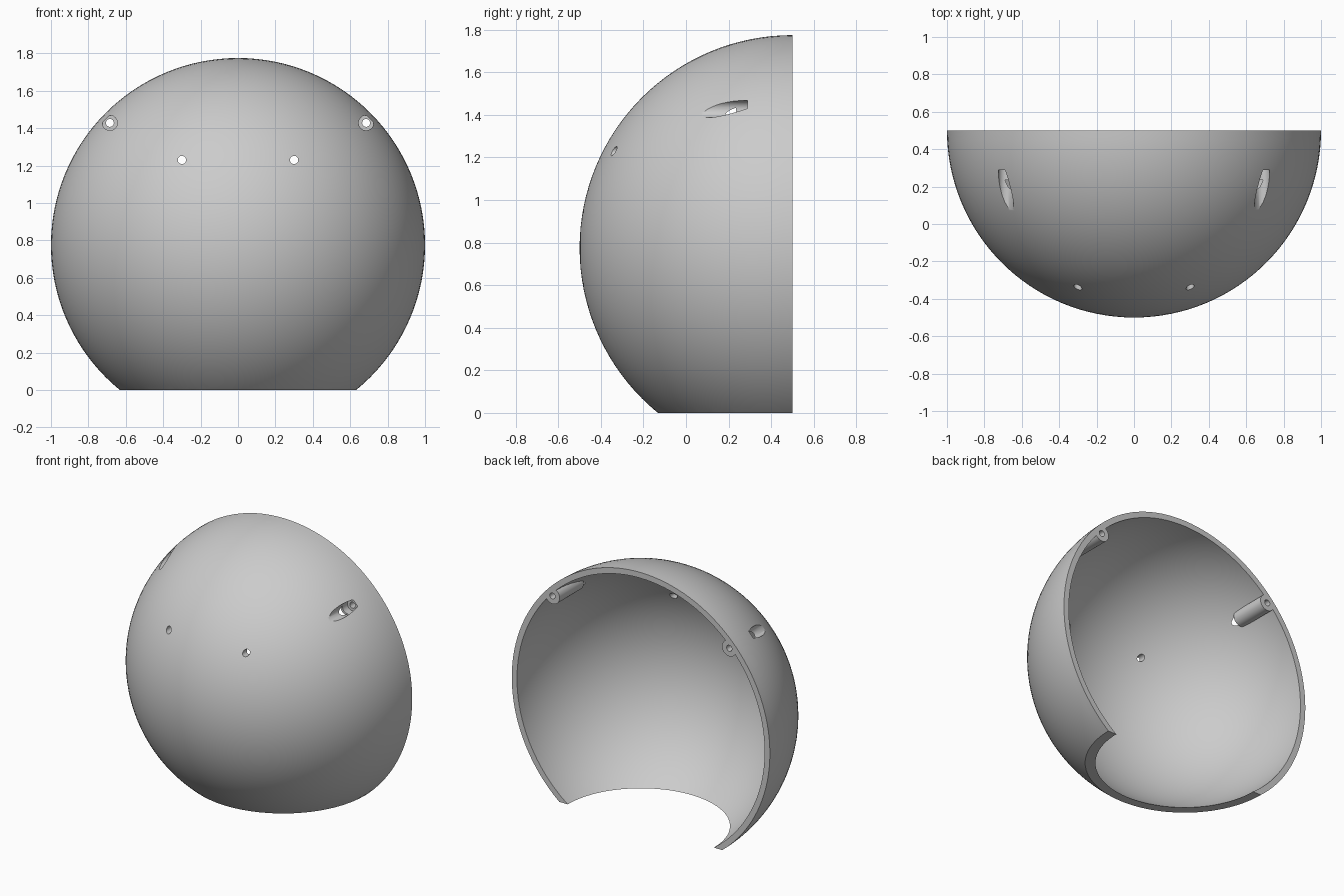
import bpy, bmesh
from math import radians
from mathutils import Matrix, Vector

if "Cube" in bpy.data.objects:
    bpy.data.objects.remove(bpy.data.objects["Cube"])

CENTER = Vector((0, 0.5, 0.775))
INNER = 0.96
BOSS_X, BOSS_Z = 0.685, 1.428
EYE_X, EYE_Z = 0.3, 1.23

grey = bpy.data.materials.new("plain grey")
grey.use_nodes = True
colour = (0.6, 0.6, 0.6, 1)
grey.diffuse_color = colour
grey.node_tree.nodes["Principled BSDF"].inputs["Base Color"].default_value = colour

TURN = Matrix.Rotation(radians(90), 4, 'X')


def add_object(name, bm):
    bmesh.ops.recalc_face_normals(bm, faces=bm.faces[:])
    mesh = bpy.data.meshes.new(name)
    bm.to_mesh(mesh)
    bm.free()
    mesh.materials.append(grey)
    obj = bpy.data.objects.new(name, mesh)
    bpy.context.collection.objects.link(obj)
    return obj


def sphere(name, radius, rings, cuts=()):
    """Ball with its poles along y, trimmed flat by (point, normal) planes."""
    bm = bmesh.new()
    bmesh.ops.create_uvsphere(bm, u_segments=128, v_segments=rings, radius=radius,
                              matrix=Matrix.Translation(CENTER) @ TURN)
    for point, normal in cuts:
        geom = bm.verts[:] + bm.edges[:] + bm.faces[:]
        cut = bmesh.ops.bisect_plane(bm, geom=geom, dist=1e-5, plane_co=point,
                                     plane_no=normal, clear_outer=True)
        rim = [e for e in cut["geom_cut"] if isinstance(e, bmesh.types.BMEdge)]
        bmesh.ops.contextual_create(bm, geom=rim)
    return add_object(name, bm)


def rod_pair(name, x, z, radius, y0, y1):
    """Two mirrored cylinders running along y."""
    bm = bmesh.new()
    for side in (-1, 1):
        place = Matrix.Translation((side * x, (y0 + y1) / 2, z)) @ TURN
        bmesh.ops.create_cone(bm, cap_ends=True, segments=40, radius1=radius,
                              radius2=radius, depth=y1 - y0, matrix=place)
    return add_object(name, bm)


def subtract(target, cutter):
    cutter.hide_render = True
    mod = target.modifiers.new("cut", 'BOOLEAN')
    mod.operation, mod.solver, mod.object = 'DIFFERENCE', 'EXACT', cutter
    bpy.context.view_layer.objects.active = target
    bpy.ops.object.modifier_apply(modifier=mod.name)
    bpy.data.objects.remove(cutter)


# Half ball with a flat open back and a flat foot
shell = sphere("half_dome_shell", 1, 64,
               [(CENTER, (0, 1, 0)), ((0, 0, 0), (0, 0, -1))])

# Hollow interior, leaving the screw bosses standing against the wall
cavity = sphere("cavity_cutter", INNER, 65)
subtract(cavity, rod_pair("boss_cutter", BOSS_X, BOSS_Z, 0.056, 0.235, 0.8))
subtract(shell, cavity)

# Screw recesses, screw holes and small front holes
subtract(shell, rod_pair("recess_cutter", BOSS_X, BOSS_Z, 0.04, -0.6, 0.29))
subtract(shell, rod_pair("screw_hole_cutter", BOSS_X, BOSS_Z, 0.021, -0.6, 0.8))
subtract(shell, rod_pair("front_hole_cutter", EYE_X, EYE_Z, 0.022, -0.7, 0.2))

bpy.ops.object.select_all(action='DESELECT')
shell.select_set(True)
bpy.context.view_layer.objects.active = shell
bpy.ops.object.shade_smooth_by_angle(angle=radians(30))
